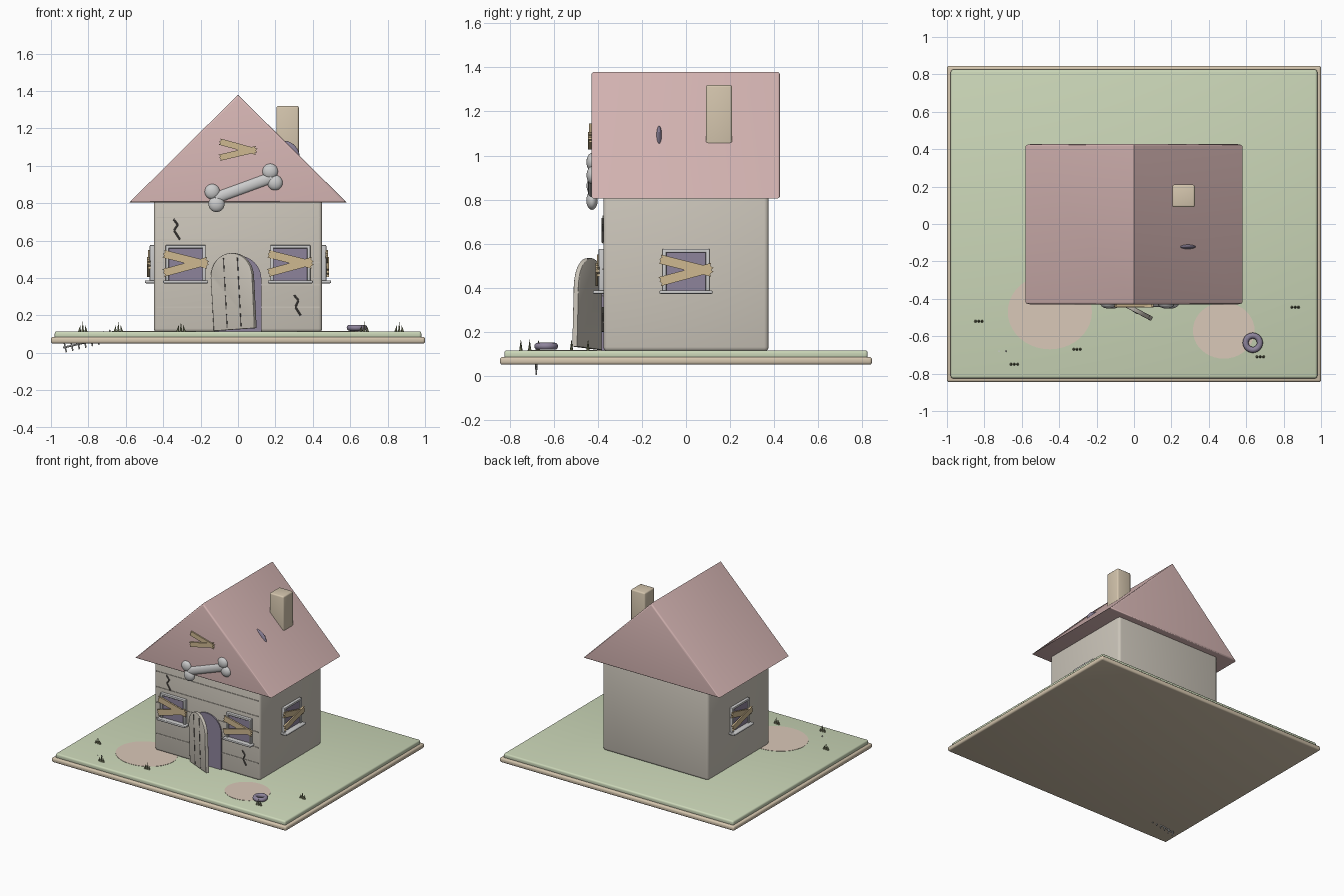
import bpy, bmesh, math
from mathutils import Matrix, Vector

if "Cube" in bpy.data.objects:
    bpy.data.objects.remove(bpy.data.objects["Cube"])

COLORS = {
    "tan": (0.66, 0.56, 0.42, 1), "grass": (0.60, 0.68, 0.48, 1), "wall": (0.60, 0.56, 0.49, 1),
    "roof": (0.68, 0.47, 0.46, 1), "dark": (0.27, 0.23, 0.33, 1), "board": (0.62, 0.48, 0.28, 1),
    "dirt": (0.70, 0.58, 0.48, 1), "crack": (0.12, 0.11, 0.10, 1), "tuft": (0.25, 0.27, 0.15, 1),
}
mats = {}
for key, col in COLORS.items():
    mats[key] = bpy.data.materials.new(key)
    mats[key].diffuse_color = col


def finish(name, bm, color=None, matrix=Matrix(), smooth=True):
    bmesh.ops.recalc_face_normals(bm, faces=bm.faces)
    bm.transform(matrix)
    me = bpy.data.meshes.new(name)
    bm.to_mesh(me)
    bm.free()
    ob = bpy.data.objects.new(name, me)
    bpy.context.collection.objects.link(ob)
    if color:
        me.materials.append(mats[color])
    if smooth:
        bpy.ops.object.select_all(action='DESELECT')
        ob.select_set(True)
        bpy.context.view_layer.objects.active = ob
        bpy.ops.object.shade_smooth_by_angle(angle=math.radians(35))
    return ob


def box(name, lo, hi, color=None, bevel=0.0, matrix=Matrix()):
    bm = bmesh.new()
    lo, hi = Vector(lo), Vector(hi)
    bmesh.ops.create_cube(bm, size=1, matrix=Matrix.Translation((lo + hi) / 2) @ Matrix.Diagonal((*(hi - lo), 1)))
    if bevel:
        bmesh.ops.bevel(bm, geom=bm.edges[:], offset=bevel, segments=3, profile=0.5, affect='EDGES')
    return finish(name, bm, color, matrix)


def prism(name, pts, y0, y1, color=None, matrix=Matrix(), bevel=0.0):
    """Extrude an x/z outline along y; bevel only rounds the end caps."""
    bm = bmesh.new()
    a = [bm.verts.new((x, y0, z)) for x, z in pts]
    b = [bm.verts.new((x, y1, z)) for x, z in pts]
    bm.faces.new(a)
    bm.faces.new(b[::-1])
    for i in range(len(a)):
        j = (i + 1) % len(a)
        bm.faces.new((a[i], a[j], b[j], b[i]))
    if bevel:
        caps = [e for e in bm.edges if abs(e.verts[0].co.y - e.verts[1].co.y) < 1e-5]
        bmesh.ops.bevel(bm, geom=caps, offset=bevel, segments=3, profile=0.5, affect='EDGES')
    return finish(name, bm, color, matrix)


def cone(bm, p, q, r1, r2, seg=12):
    p, q = Vector(p), Vector(q)
    d = q - p
    m = Matrix.Translation((p + q) / 2) @ d.to_track_quat('Z', 'Y').to_matrix().to_4x4()
    bmesh.ops.create_cone(bm, cap_ends=True, segments=seg, radius1=r1, radius2=r2, depth=d.length, matrix=m)


def arch(x0, x1, z0, spring, n=16):
    r, c = (x1 - x0) / 2, (x0 + x1) / 2
    return [(x0, z0), (x1, z0)] + [(c + r * math.cos(math.pi * i / n), spring + r * math.sin(math.pi * i / n))
                                   for i in range(n + 1)]


def plank(name, p, q, width, y0, y1, matrix=Matrix()):
    """Board with ragged ends between two x/z points."""
    p, q = Vector(p), Vector(q)
    d = (q - p).normalized()
    n = Vector((-d.y, d.x)) * width / 2
    steps = [-1, -0.5, 0, 0.5, 1]
    pts = [q + n * s - d * (0.008 * (i % 2)) for i, s in enumerate(steps)]
    pts += [p + n * s + d * (0.008 * (i % 2)) for i, s in enumerate(steps[::-1])]
    prism(name, pts, y0, y1, "board", matrix)


# Base and house body
box("base", (-1, -0.845, 0.05), (1, 0.845, 0.085), "tan", 0.012)
box("lawn", (-0.98, -0.825, 0.075), (0.98, 0.825, 0.115), "grass", 0.012)
box("walls", (-0.45, -0.375, 0.11), (0.45, 0.375, 0.83), "wall", 0.02)
prism("roof", [(-0.58, 0.805), (0.58, 0.805), (0, 1.38)], -0.43, 0.427, "roof", bevel=0.012)
box("chimney", (0.205, 0.09, 1.0), (0.325, 0.21, 1.32), "tan", 0.01)
for i in range(5):
    z = 0.24 + 0.12 * i
    box("siding_line", (-0.435, -0.379, z), (0.435, -0.37, z + 0.007), "wall")

# Roof hole, a thin disc breaking through the slope
bm = bmesh.new()
bmesh.ops.create_uvsphere(bm, u_segments=32, v_segments=16, radius=0.09,
                          matrix=Matrix.Translation((0.24, -0.122, 1.045)) @ Matrix.Diagonal((1, 0.2, 1, 1)))
finish("roof_hole", bm, "dark")

# Doorway and leaning open door
prism("doorway", arch(-0.125, 0.125, 0.115, 0.395), -0.384, -0.36, "dark")
hinge = (Matrix.Translation((-0.125, -0.39, 0.117)) @ Matrix.Rotation(math.radians(-28), 4, 'Z')
         @ Matrix.Rotation(math.radians(-3.5), 4, 'Y'))
prism("door", arch(0, 0.25, 0, 0.285), -0.012, 0.012, "wall", hinge, 0.003)
for x in (0.083, 0.167):
    for k in range(4):
        z = 0.01 + 0.1 * k
        box("door_gap", (x - 0.003, -0.014, z), (x + 0.003, -0.008, z + 0.075), "crack", 0, hinge)


# Boarded windows, drawn facing -y and then turned into place
def window(m):
    box("window_pane", (-0.095, -0.01, 0.385), (0.095, 0.01, 0.565), "dark", 0, m)
    for s in (-1, 1):
        box("window_side", (s * 0.098 - 0.009, -0.022, 0.38), (s * 0.098 + 0.009, 0.01, 0.575), None, 0.004, m)
    box("window_top", (-0.107, -0.022, 0.559), (0.107, 0.01, 0.576), None, 0.004, m)
    box("window_sill", (-0.12, -0.047, 0.372), (0.12, 0.01, 0.388), None, 0.005, m)
    plank("window_board", (-0.12, 0.53), (0.12, 0.47), 0.042, -0.03, -0.018, m)
    plank("window_board", (-0.12, 0.427), (0.12, 0.492), 0.042, -0.036, -0.024, m)


for x in (-0.28, 0.28):
    window(Matrix.Translation((x, -0.375, 0)))
for s in (-1, 1):
    window(Matrix.Translation((0.45 * s, 0, 0)) @ Matrix.Rotation(s * math.pi / 2, 4, 'Z'))

# Gable boards
plank("gable_board", (-0.1, 1.13), (0.1, 1.075), 0.034, -0.44, -0.42)
plank("gable_board", (-0.1, 1.043), (0.1, 1.09), 0.034, -0.446, -0.42)

# Bone over the door
bm = bmesh.new()
for x, z, r in ((-0.138, 0.862, 0.041), (-0.115, 0.796, 0.043), (0.172, 0.97, 0.042), (0.198, 0.91, 0.041)):
    bmesh.ops.create_uvsphere(bm, u_segments=24, v_segments=12, radius=r, matrix=Matrix.Translation((x, 0, z)))
cone(bm, (-0.12, 0, 0.828), (0.182, 0, 0.938), 0.03, 0.03, 24)
finish("bone", bm, None, Matrix.Translation((0, -0.427, 0)) @ Matrix.Diagonal((1, 0.6, 1, 1)))

# Wall cracks
for pts in ([(-0.345, 0.715), (-0.322, 0.685), (-0.342, 0.655), (-0.31, 0.605)],
            [(0.3, 0.31), (0.323, 0.28), (0.307, 0.245), (0.335, 0.2)]):
    bm = bmesh.new()
    for p, q in zip(pts, pts[1:]):
        cone(bm, (p[0], -0.378, p[1]), (q[0], -0.378, q[1]), 0.005, 0.005, 8)
    finish("wall_crack", bm, "crack")

# Dirt patches
for x, y, rx, ry in ((-0.45, -0.47, 0.225, 0.2), (0.48, -0.57, 0.165, 0.15)):
    bm = bmesh.new()
    bmesh.ops.create_cone(bm, cap_ends=True, segments=40, radius1=1, radius2=1, depth=1)
    finish("dirt_patch", bm, "dirt", Matrix.Translation((x, y, 0.115)) @ Matrix.Diagonal((rx, ry, 0.004, 1)))

# Grass tufts
for x, y in ((-0.83, -0.52), (-0.64, -0.75), (-0.305, -0.67), (0.675, -0.71), (0.862, -0.445)):
    bm = bmesh.new()
    for dx, lean, h in ((-0.018, 0.006, 0.035), (0, 0, 0.052), (0.018, -0.006, 0.035)):
        cone(bm, (x + dx, y, 0.112), (x + dx + lean, y, 0.115 + h), 0.008, 0, 6)
    finish("grass_tuft", bm, "tuft")

# Old tyre
bpy.ops.mesh.primitive_torus_add(location=(0.635, -0.635, 0.134), major_segments=32, minor_segments=12,
                                 major_radius=0.038, minor_radius=0.016)
tyre = bpy.context.object
tyre.name = "old_tyre"
tyre.data.materials.append(mats["dark"])
bpy.ops.object.shade_smooth_by_angle(angle=math.radians(40))

# Half-buried fish skeleton slanting through the base
bm = bmesh.new()
a, b = Vector((-0.935, -0.68, 0.028)), Vector((-0.655, -0.68, 0.092))
n = Vector((-0.22, 0, 0.97))
cone(bm, a, b, 0.005, 0.005, 8)
for i in range(8):
    c = a.lerp(b, 0.04 + 0.125 * i)
    cone(bm, c - n * 0.028, c + n * 0.038, 0.004, 0.004, 8)
finish("fish_skeleton", bm)

for m in bpy.data.materials:
    if m.users and not m.is_grease_pencil:
        m.use_nodes = True
        m.node_tree.nodes["Principled BSDF"].inputs["Base Color"].default_value = m.diffuse_color
